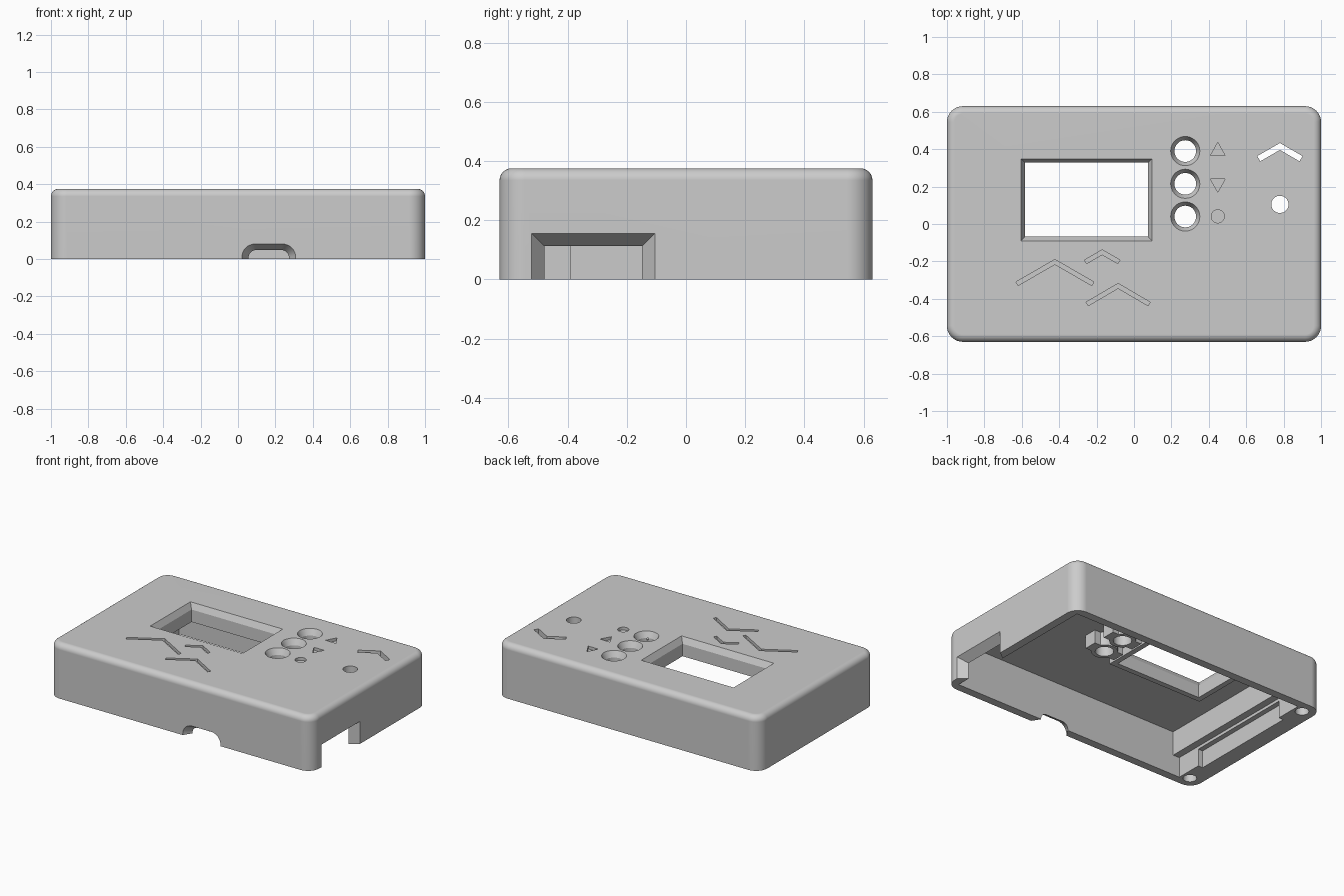
import bpy, bmesh
from math import sin, cos, pi, hypot
from mathutils import Vector

cube = bpy.data.objects.get("Cube")
if cube:
    bpy.data.objects.remove(cube, do_unlink=True)

grey = bpy.data.materials.new("plain_grey")
grey.use_nodes = True
grey.diffuse_color = (0.6, 0.6, 0.6, 1)
grey.node_tree.nodes["Principled BSDF"].inputs["Base Color"].default_value = (0.6, 0.6, 0.6, 1)

W, D, H = 1.0, 0.63, 0.375      # half width, half depth, height
WALL, CEIL = 0.056, 0.307       # wall thickness, underside of the lid


def finish(name, bm):
    bmesh.ops.recalc_face_normals(bm, faces=bm.faces[:])
    mesh = bpy.data.meshes.new(name)
    bm.to_mesh(mesh)
    bm.free()
    mesh.materials.append(grey)
    ob = bpy.data.objects.new(name, mesh)
    bpy.context.collection.objects.link(ob)
    return ob


def loft(name, a, b, extend=0.0):
    """Solid between two matching rings, optionally overshooting both ends."""
    a, b = [Vector(p) for p in a], [Vector(p) for p in b]
    bm = bmesh.new()
    va = [bm.verts.new(p + (p - q) * extend) for p, q in zip(a, b)]
    vb = [bm.verts.new(q + (q - p) * extend) for p, q in zip(a, b)]
    n = len(va)
    bm.faces.new(va)
    bm.faces.new(vb[::-1])
    for i in range(n):
        j = (i + 1) % n
        bm.faces.new((va[i], vb[i], vb[j], va[j]))
    return finish(name, bm)


def at_z(pts, z):
    return [(x, y, z) for x, y in pts]


def prism(pts, z0, z1, name="cutter"):
    return loft(name, at_z(pts, z0), at_z(pts, z1))


def rect(x0, x1, y0, y1):
    return [(x0, y0), (x1, y0), (x1, y1), (x0, y1)]


def circle(x, y, r, n=36):
    return [(x + r * cos(2 * pi * i / n), y + r * sin(2 * pi * i / n)) for i in range(n)]


def chevron(x, y, w, d, t):
    """Roof-shaped stroke with its apex at x, y."""
    s = hypot(w, d)
    ix, iy = w - d / s * t, -d - w / s * t
    return [(x, y), (x - w, y - d), (x - ix, y + iy), (x, y - t * s / w),
            (x + ix, y + iy), (x + w, y - d)]


def combine(target, other, operation='DIFFERENCE'):
    other.hide_render = True
    mod = target.modifiers.new("combine", 'BOOLEAN')
    mod.operation, mod.solver, mod.object = operation, 'EXACT', other
    bpy.context.view_layer.objects.active = target
    bpy.ops.object.modifier_apply(modifier=mod.name)
    bpy.data.objects.remove(other, do_unlink=True)


def chamfered_hole(target, outer, inner):
    """Opening through the lid: a sloped lead-in, then straight walls."""
    combine(target, loft("cutter", at_z(outer, H), at_z(inner, H - 0.04), 0.2))
    combine(target, prism(inner, 0.15, H + 0.1))


def smooth(ob):
    bpy.ops.object.select_all(action='DESELECT')
    ob.select_set(True)
    bpy.context.view_layer.objects.active = ob
    bpy.ops.object.shade_smooth_by_angle(angle=pi / 7)
    ob.modifiers.new("even_shading", 'WEIGHTED_NORMAL').keep_sharp = True


# Outer case: rounded corners, then a softer top edge
bm = bmesh.new()
bmesh.ops.create_cube(bm, size=1)
for v in bm.verts:
    v.co = (v.co.x * 2 * W, v.co.y * 2 * D, (v.co.z + 0.5) * H)
upright = [e for e in bm.edges if abs(e.verts[0].co.z - e.verts[1].co.z) > 0.1]
bmesh.ops.bevel(bm, geom=upright, offset=0.085, segments=10, profile=0.5, affect='EDGES')
rim = [e for e in bm.edges if all(v.co.z > H - 0.001 for v in e.verts)]
bmesh.ops.bevel(bm, geom=rim, offset=0.04, segments=6, profile=0.5, affect='EDGES')
case = finish("case_shell", bm)

# Hollow inside, stepped ledge and slot at the thick end
inner = D - WALL
combine(case, prism(rect(-0.80, W - WALL, -inner, inner), -0.1, CEIL))
combine(case, prism(rect(-0.85, -0.7, -inner, inner), -0.1, 0.14))
combine(case, prism(rect(-0.885, -0.7, -0.39, 0.39), -0.1, 0.12))
for side in (-1, 1):
    combine(case, prism(circle(-0.91, side * 0.543, 0.043), -0.1, 0.25))

# Screen window with a lip hanging below the lid
window = rect(-0.583, 0.074, -0.068, 0.328)
chamfered_hole(case, rect(-0.605, 0.097, -0.09, 0.348), window)
lip = prism(rect(-0.62, 0.111, -0.105, 0.365), 0.25, CEIL + 0.01, "screen_lip")
combine(lip, prism(window, 0.1, 0.5))

# Button holes with winged guide tubes beneath
BX = 0.274
for i, by in enumerate((0.39, 0.215, 0.04)):
    bore = circle(BX, by, 0.058)
    chamfered_hole(case, circle(BX, by, 0.078), bore)
    guide = prism(circle(BX, by, 0.083), 0.215, CEIL + 0.01, f"button_guide_{i + 1}")
    wings = prism(rect(BX - 0.115, BX + 0.115, by - 0.045, by + 0.045), 0.215, CEIL + 0.01)
    combine(guide, wings, 'UNION')
    combine(guide, prism(bore, 0.1, 0.5))
    smooth(guide)

# Engraved button symbols
IX = 0.448
for y, up in ((0.436, -1), (0.17, 1)):
    tri = [(IX, y), (IX - 0.039, y + up * 0.07), (IX + 0.039, y + up * 0.07)]
    combine(case, prism(tri, H - 0.02, H + 0.1))
combine(case, prism(circle(IX, 0.041, 0.035), H - 0.02, H + 0.1))

# Engraved chevrons on the lid
for x, y, w, d in ((-0.423, -0.19, 0.208, 0.12), (-0.17, -0.138, 0.095, 0.055),
                   (-0.085, -0.318, 0.171, 0.1)):
    combine(case, prism(chevron(x, y, w, d, 0.022), H - 0.02, H + 0.1))

# Chevron and round hole going right through the lid
combine(case, prism(chevron(0.78, 0.433, 0.121, 0.07, 0.032), 0.2, H + 0.1))
combine(case, prism(circle(0.78, 0.105, 0.046), 0.2, H + 0.1))


# Funnel-shaped cable opening in the front
def arch(x0, x1, top, r, y):
    pts = [(x0, y, -0.05)]
    for cx, start in ((x0 + r, pi), (x1 - r, pi / 2)):
        for k in range(9):
            a = start - k * pi / 16
            pts.append((cx + r * cos(a), y, top - r + r * sin(a)))
    return pts + [(x1, y, -0.05)]


combine(case, loft("cutter", arch(0.021, 0.308, 0.08, 0.07, -D),
                   arch(0.056, 0.273, 0.048, 0.042, -inner), 0.15))


# Funnel-shaped card opening in the side
def frame(y0, y1, top, x):
    return [(x, y0, -0.05), (x, y1, -0.05), (x, y1, top), (x, y0, top)]


combine(case, loft("cutter", frame(-0.522, -0.105, 0.155, W),
                   frame(-0.478, -0.148, 0.112, W - WALL), 0.15))
smooth(case)
